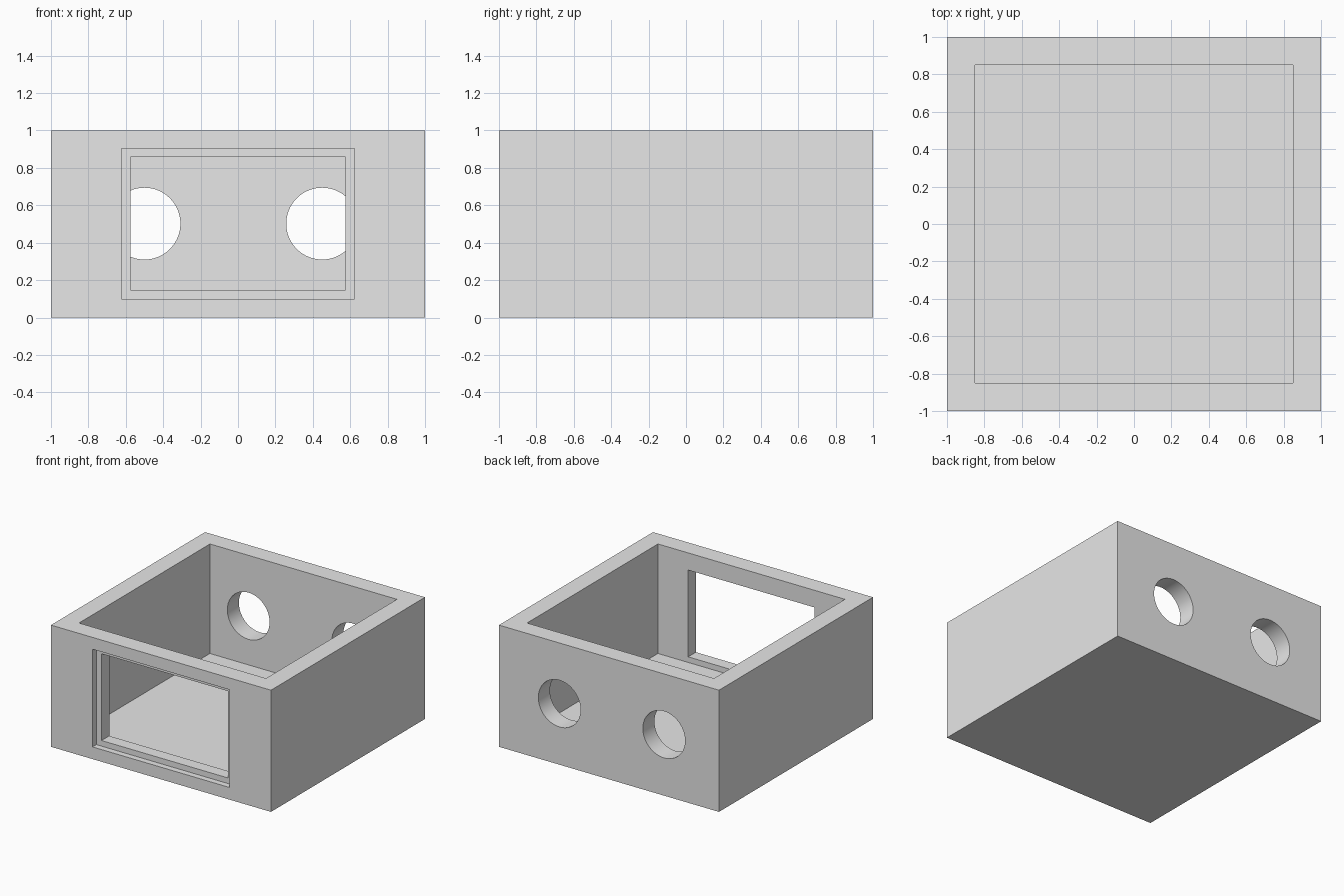
import bpy
import bmesh
from mathutils import Matrix, Vector

default = bpy.data.objects.get("Cube")
if default:
    bpy.data.objects.remove(default, do_unlink=True)

# Single flat colour
grey = bpy.data.materials.new("light grey")
grey.use_nodes = True
grey.diffuse_color = (0.8, 0.8, 0.8, 1)
grey.node_tree.nodes["Principled BSDF"].inputs["Base Color"].default_value = (0.8, 0.8, 0.8, 1)


def finish(name, bm):
    mesh = bpy.data.meshes.new(name)
    bm.to_mesh(mesh)
    bm.free()
    mesh.materials.append(grey)
    obj = bpy.data.objects.new(name, mesh)
    bpy.context.collection.objects.link(obj)
    return obj


def box(name, low, high):
    low, high = Vector(low), Vector(high)
    bm = bmesh.new()
    bmesh.ops.create_cube(bm, size=1, matrix=Matrix.Translation((low + high) / 2)
                          @ Matrix.Diagonal((*(high - low), 1)))
    return finish(name, bm)


def cylinder_y(name, x, y, z, radius, length):
    bm = bmesh.new()
    bmesh.ops.create_cone(bm, cap_ends=True, segments=64, radius1=radius, radius2=radius,
                          depth=length, matrix=Matrix.Translation((x, y, z))
                          @ Matrix.Rotation(1.5707963, 4, "X"))
    return finish(name, bm)


# Outer block
body = box("open_box", (-1, -1, 0), (1, 1, 1))

wall = 0.15
inner = 1 - wall
cutters = [
    # Cavity open at the top
    box("cavity_cutter", (-inner, -inner, 0.1), (inner, inner, 1.2)),
    # Shallow rebate around the front window
    box("rebate_cutter", (-0.622, -1.2, 0.1), (0.622, -0.95, 0.903)),
    # Front window through the wall
    box("window_cutter", (-0.575, -1.1, 0.146), (0.575, -0.7, 0.859)),
]
# Two round holes in the back wall
for x in (-0.5, 0.45):
    cutters.append(cylinder_y("round_hole_cutter", x, 0.95, 0.502, 0.192, 0.5))

for cutter in cutters:
    cutter.hide_render = True
    cutter.hide_viewport = True
    cutter.display_type = "WIRE"
    mod = body.modifiers.new(cutter.name, "BOOLEAN")
    mod.operation = "DIFFERENCE"
    mod.solver = "EXACT"
    mod.object = cutter

# Bake the cuts, then drop the cutters
bpy.context.view_layer.update()
evaluated = body.evaluated_get(bpy.context.evaluated_depsgraph_get())
cut_mesh = bpy.data.meshes.new_from_object(evaluated)
body.modifiers.clear()
body.data = cut_mesh
for cutter in cutters:
    bpy.data.objects.remove(cutter, do_unlink=True)

# Smooth hole walls, sharp box edges
bpy.ops.object.select_all(action="DESELECT")
body.select_set(True)
bpy.context.view_layer.objects.active = body
bpy.ops.object.shade_smooth_by_angle(angle=0.5)
